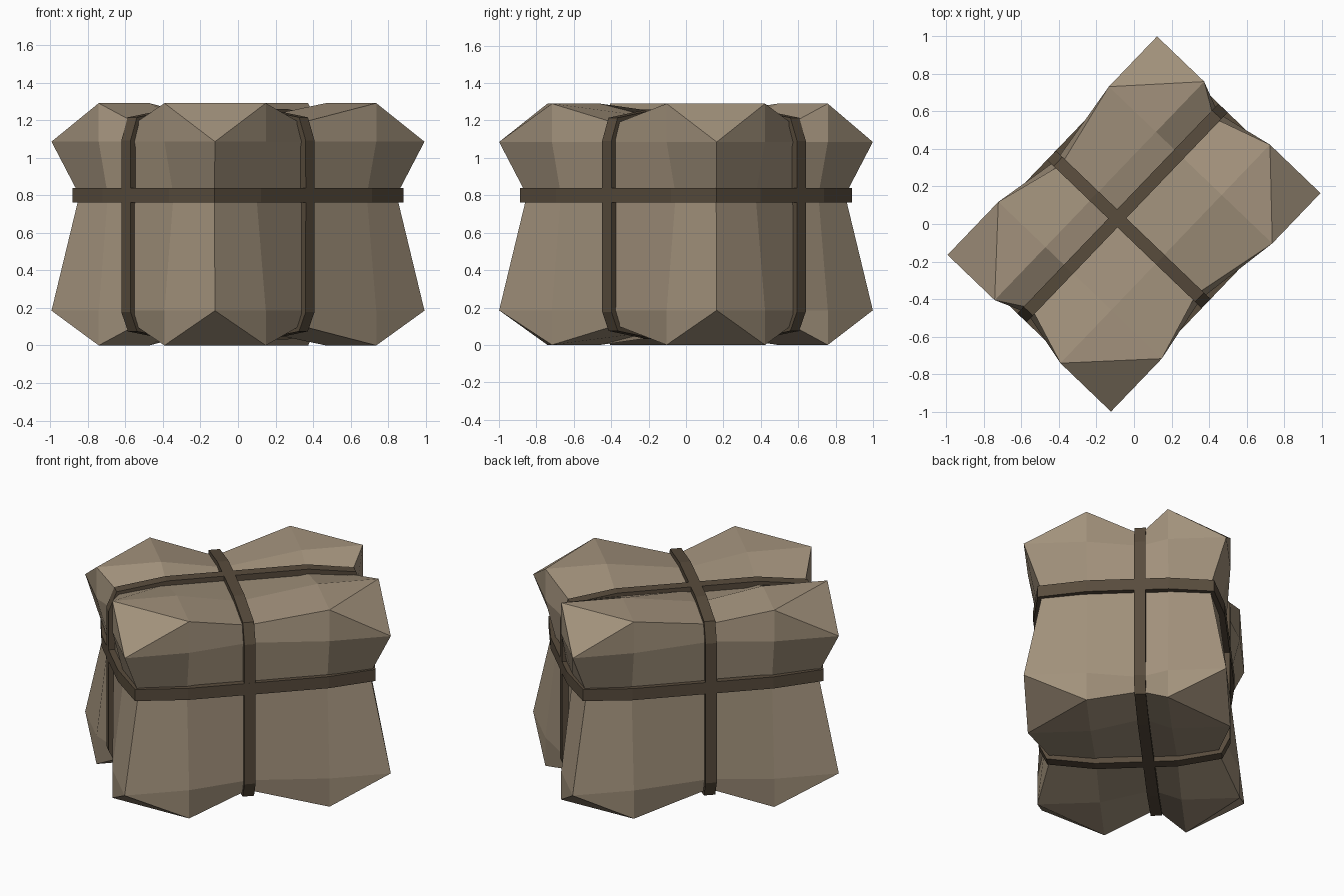
import bpy, bmesh, math
from mathutils import Vector, Matrix

cube = bpy.data.objects.get("Cube")
if cube:
    bpy.data.objects.remove(cube)

# Grid planes of the bundle along its own axes; the middle one carries a strap
PLANES = ((-0.806, -0.415, -0.04, 0.435, 0.806),
          (-0.603, -0.23, 0.085, 0.255, 0.603),
          (0.0, 0.185, 0.80, 1.085, 1.29))
TURN = Matrix.Rotation(math.radians(46.2), 4, 'Z')
FACE_PINCH, EDGE_PINCH = 0.07, 0.105


def material(name, color):
    m = bpy.data.materials.new(name)
    m.use_nodes = True
    m.diffuse_color = color
    bsdf = next(n for n in m.node_tree.nodes if n.type == 'BSDF_PRINCIPLED')
    bsdf.inputs["Base Color"].default_value = color
    bsdf.inputs["Roughness"].default_value = 0.9
    return m


def finish(bm, name, mat):
    bmesh.ops.recalc_face_normals(bm, faces=bm.faces)
    bm.transform(TURN)
    mesh = bpy.data.meshes.new(name)
    bm.to_mesh(mesh)
    bm.free()
    mesh.materials.append(mat)
    obj = bpy.data.objects.new(name, mesh)
    bpy.context.collection.objects.link(obj)
    return obj


def grid_point(idx):
    """Point of the box surface, pulled inwards where a strap squeezes it."""
    p = Vector([PLANES[a][i] for a, i in enumerate(idx)])
    outer = [a for a in range(3) if idx[a] in (0, 4)]
    if 2 in idx:
        pinch = FACE_PINCH if len(outer) == 1 else EDGE_PINCH
        for a in outer:
            p[a] += pinch if idx[a] == 0 else -pinch
    return p


def make_bundle(mat):
    bm = bmesh.new()
    verts = {}

    def vert(idx):
        if idx not in verts:
            verts[idx] = bm.verts.new(grid_point(idx))
        return verts[idx]

    for axis in range(3):
        for side in (0, 4):
            for i in range(4):
                for j in range(4):
                    quad = []
                    for s, t in ((i, j), (i + 1, j), (i + 1, j + 1), (i, j + 1)):
                        idx = [s, t]
                        idx.insert(axis, side)
                        quad.append(vert(tuple(idx)))
                    bm.faces.new(quad)
    # Cut off the eight box corners
    for idx in [k for k in verts if all(i in (0, 4) for i in k)]:
        corner = verts[idx]
        ends = [e.other_vert(corner) for e in corner.link_edges]
        for f in list(corner.link_faces):
            a, b = [v for v in f.verts if v in ends]
            bmesh.utils.face_split(f, a, b)
        bmesh.ops.dissolve_verts(bm, verts=[corner])
    return finish(bm, "wrapped_bundle", mat)


def make_strap(name, axis, half_width, mat, lift=0.038, sink=0.02):
    """Rectangular band swept round the bundle in the plane across one axis."""
    loop = ([(i, 0) for i in range(4)] + [(4, i) for i in range(4)] +
            [(4 - i, 4) for i in range(4)] + [(0, 4 - i) for i in range(4)])
    points = []
    for s, t in loop:
        idx = [s, t]
        idx.insert(axis, 2)
        points.append(grid_point(tuple(idx)))
    side = Vector([float(a == axis) for a in range(3)])
    middle = sum(points, Vector()) / len(points)
    bm = bmesh.new()
    rings = []
    n = len(points)
    for k, p in enumerate(points):
        before = (p - points[k - 1]).normalized()
        after = (points[(k + 1) % n] - p).normalized()
        out = (before + after).cross(side).normalized()
        if out.dot(p - middle) < 0:
            out = -out
        rings.append([bm.verts.new(p + out * h + side * w)
                      for h, w in ((-sink, -half_width), (lift, -half_width),
                                   (lift, half_width), (-sink, half_width))])
    for k in range(n):
        a, b = rings[k], rings[(k + 1) % n]
        for c in range(4):
            d = (c + 1) % 4
            bm.faces.new((a[c], a[d], b[d], b[c]))
    return finish(bm, name, mat)


cloth = material("tan cloth", (0.36, 0.285, 0.20, 1))
leather = material("dark brown strap", (0.098, 0.072, 0.046, 1))

make_bundle(cloth)
make_strap("short_strap", 0, 0.034, leather)
make_strap("long_strap", 1, 0.034, leather)
make_strap("waist_strap", 2, 0.038, leather)
